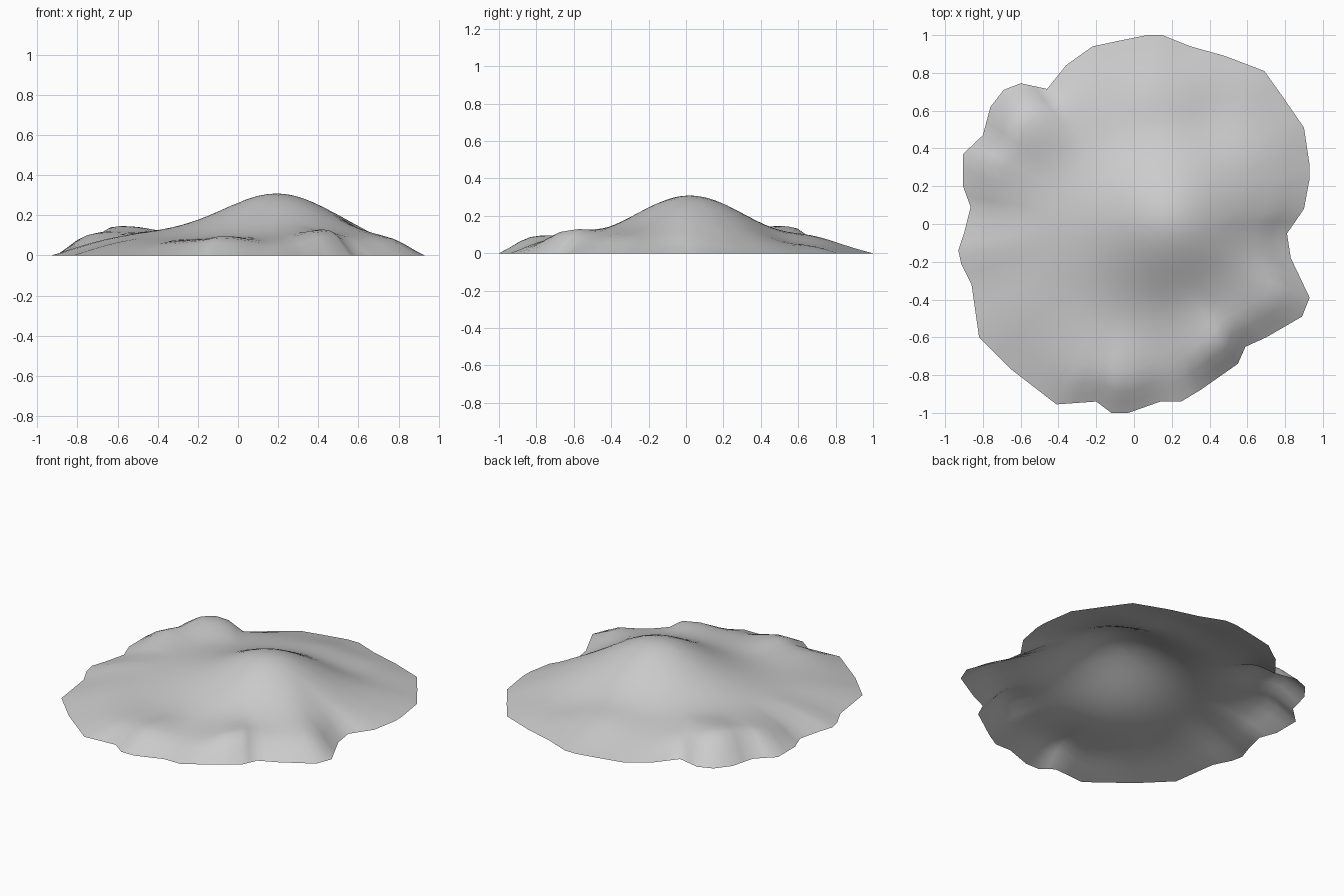
import bpy, bmesh, math
from mathutils import Vector

cube = bpy.data.objects.get("Cube")
if cube:
    bpy.data.objects.remove(cube, do_unlink=True)

# Ground outline, counter-clockwise from the right side
OUTLINE = [
    (.93, .24), (.93, .31), (.9, .51), (.79, .67), (.69, .81), (.48, .89), (.3, .94),
    (.15, 1), (.07, 1), (-.08, .97), (-.22, .94), (-.36, .84), (-.46, .715), (-.6, .745),
    (-.69, .71), (-.76, .62), (-.8, .47), (-.905, .37), (-.905, .2), (-.865, .09),
    (-.9, -.05), (-.93, -.14), (-.915, -.21), (-.86, -.32), (-.82, -.6), (-.65, -.77),
    (-.41, -.955), (-.2, -.94), (-.12, -1), (-.03, -1), (.14, -.94), (.25, -.94),
    (.35, -.88), (.55, -.74), (.59, -.65), (.7, -.6), (.89, -.49), (.93, -.39),
    (.83, -.18), (.81, -.05), (.9, .08)]

# Mounds: centre x, centre y, spread x, spread y, height
MOUNDS = [
    (.19, .08, .28, .26, .205),    # main hill
    (.23, -.18, .3, .22, .065),    # south shoulder
    (-.62, .57, .2, .17, .09),     # rear knoll
    (-.77, .34, .14, .15, .03),    # ridge below the knoll
    (.45, -.67, .13, .14, .085),   # front knoll
    (.76, -.4, .14, .13, .032),    # side spur
    (-.08, -.83, .17, .14, .048),  # front lip
    (-.45, .05, .25, .3, .035),    # western plateau
    (.13, .68, .16, .11, .02),     # rear ridge
    (.42, .56, .12, .12, -.03)]    # rear hollow
BASE = .065
RINGS = 18


def ramp(edge, width):
    return math.sin(min(1, edge / width) * math.pi / 2)


def height(x, y, edge):
    z = 0
    for cx, cy, sx, sy, h in MOUNDS:
        z += h * math.exp(-((x - cx) / sx) ** 2 / 2 - ((y - cy) / sy) ** 2 / 2)
    return z * ramp(edge, .18) + BASE * ramp(edge, .42)


# Open sheet made of rings that shrink from the outline to the centre
bm = bmesh.new()
rim = []
for i, p in enumerate(OUTLINE):
    a, b = Vector(p), Vector(OUTLINE[(i + 1) % len(OUTLINE)])
    rim += [a, (a + b) / 2]
rows = []
for k in range(RINGS):
    t = 1 - k / RINGS
    rows.append([bm.verts.new((p.x * t, p.y * t,
                               height(p.x * t, p.y * t, (1 - t) * p.length)))
                 for p in rim])
n = len(rim)
for outer, inner in zip(rows, rows[1:]):
    for i in range(n):
        j = (i + 1) % n
        bm.faces.new((outer[i], outer[j], inner[j], inner[i]))
top = bm.verts.new((0, 0, height(0, 0, 1)))
for i in range(n):
    bm.faces.new((rows[-1][i], rows[-1][(i + 1) % n], top))
for f in bm.faces:
    f.smooth = True

mesh = bpy.data.meshes.new("hill_ground")
bm.to_mesh(mesh)
bm.free()
hill = bpy.data.objects.new("hill_ground", mesh)
bpy.context.collection.objects.link(hill)

# Grey earth
grey = bpy.data.materials.new("stone_grey")
grey.use_nodes = True
colour = (.6, .6, .6, 1)
grey.diffuse_color = colour
grey.node_tree.nodes["Principled BSDF"].inputs["Base Color"].default_value = colour
mesh.materials.append(grey)
